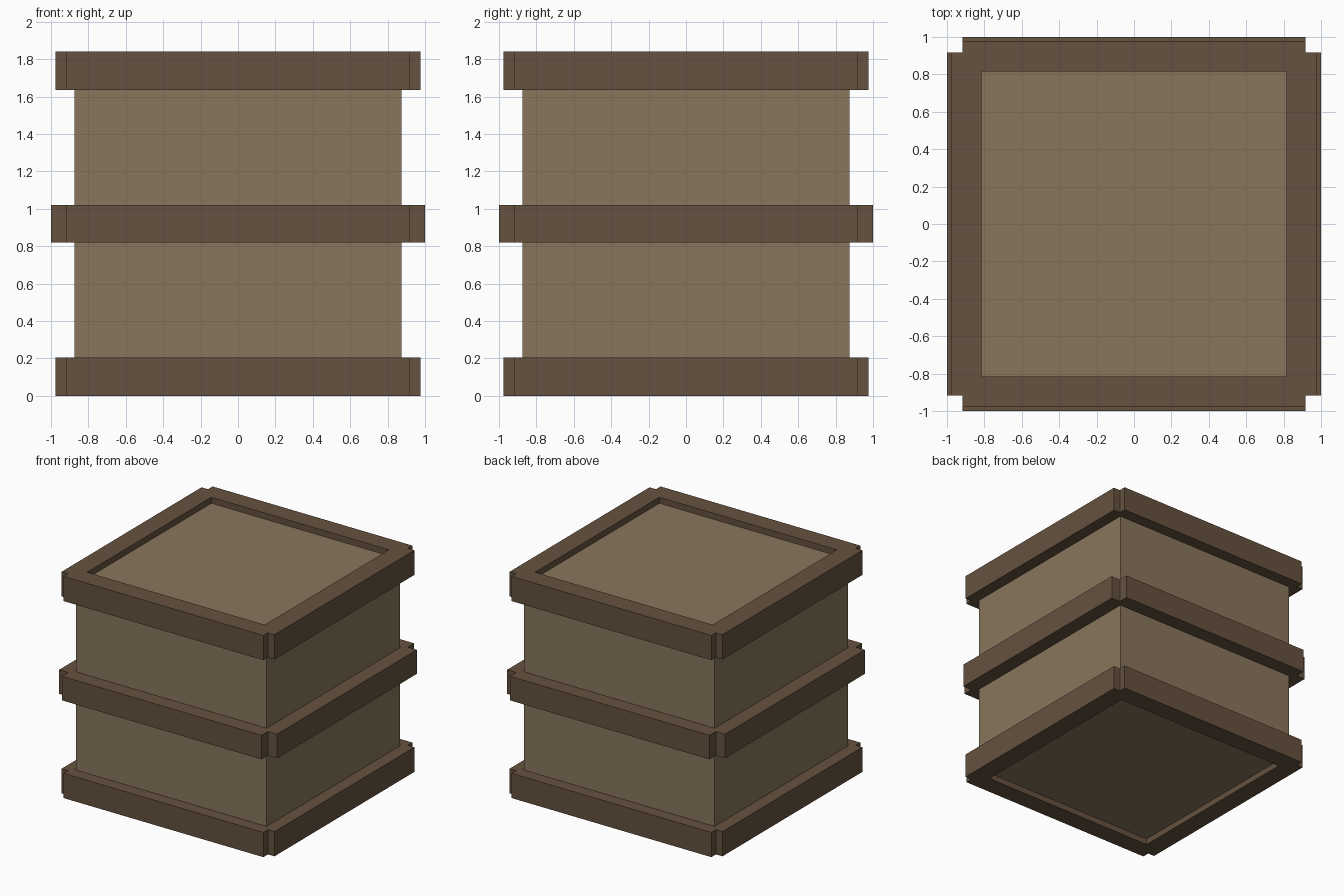
import bpy, bmesh

if "Cube" in bpy.data.objects:
    bpy.data.objects.remove(bpy.data.objects["Cube"])

def material(name, rgb):
    m = bpy.data.materials.new(name)
    m.diffuse_color = (*rgb, 1)
    m.use_nodes = True
    m.node_tree.nodes["Principled BSDF"].inputs["Base Color"].default_value = m.diffuse_color
    return m

light_wood = material("light_wood", (0.25, 0.18, 0.11))
dark_wood = material("dark_wood", (0.13, 0.085, 0.05))

def finish(name, bm, mat):
    bmesh.ops.recalc_face_normals(bm, faces=bm.faces)
    mesh = bpy.data.meshes.new(name)
    bm.to_mesh(mesh)
    bm.free()
    mesh.materials.append(mat)
    ob = bpy.data.objects.new(name, mesh)
    bpy.context.collection.objects.link(ob)
    return ob

# Crate body, set slightly inside the top and bottom frames
BODY, Z0, Z1 = 0.875, 0.05, 1.79
bm = bmesh.new()
bmesh.ops.create_cube(bm, size=1)
for v in bm.verts:
    v.co = (v.co.x * 2 * BODY, v.co.y * 2 * BODY, (Z0 + Z1) / 2 + v.co.z * (Z1 - Z0))
finish("crate_body", bm, light_wood)

# Square frame with notched outer corners, extruded upward
def frame(name, outer, z0, z1, notch=0.917, inner=0.815):
    c = [-outer, -notch, -inner, inner, notch, outer]
    bm = bmesh.new()
    for i in range(5):
        for j in range(5):
            corner = i in (0, 4) and j in (0, 4)
            if corner or (i == 2 and j == 2):
                continue
            quad = [(i, j), (i + 1, j), (i + 1, j + 1), (i, j + 1)]
            bm.faces.new([bm.verts.new((c[a], c[b], z0)) for a, b in quad])
    bmesh.ops.remove_doubles(bm, verts=bm.verts, dist=1e-4)
    ext = bmesh.ops.extrude_face_region(bm, geom=bm.faces[:], use_keep_orig=True)
    top = [g for g in ext["geom"] if isinstance(g, bmesh.types.BMVert)]
    bmesh.ops.translate(bm, verts=top, vec=(0, 0, z1 - z0))
    finish(name, bm, dark_wood)

frame("bottom_frame", 0.977, 0.0, 0.205)
frame("middle_band", 1.0, 0.82, 1.02)
frame("top_frame", 0.977, 1.635, 1.84)
